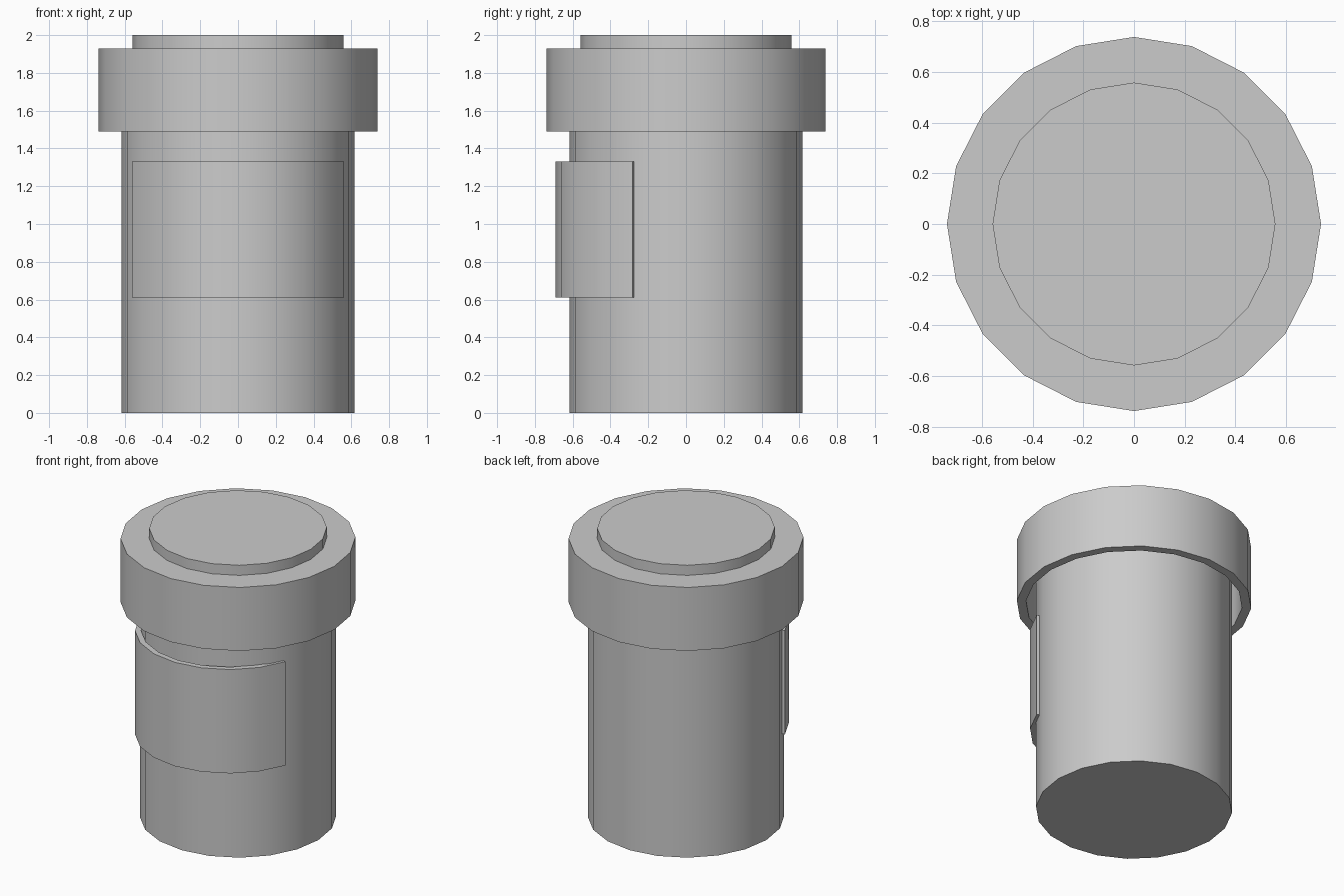
import bpy, bmesh
from math import sin, cos, radians

if "Cube" in bpy.data.objects:
    bpy.data.objects.remove(bpy.data.objects["Cube"])

SIDES = 20


def finish(name, bm):
    """Turn a bmesh into a smooth-shaded object with sharp edges kept."""
    bmesh.ops.remove_doubles(bm, verts=bm.verts, dist=1e-5)
    bmesh.ops.recalc_face_normals(bm, faces=bm.faces)
    mesh = bpy.data.meshes.new(name)
    bm.to_mesh(mesh)
    bm.free()
    obj = bpy.data.objects.new(name, mesh)
    bpy.context.collection.objects.link(obj)
    bpy.ops.object.select_all(action='DESELECT')
    obj.select_set(True)
    bpy.context.view_layer.objects.active = obj
    bpy.ops.object.shade_smooth_by_angle(angle=radians(30))
    return obj


def lathe(name, profile):
    """Revolve (radius, z) points around z and cap both ends."""
    bm = bmesh.new()
    rings = []
    for r, z in profile:
        rings.append([bm.verts.new((r * cos(radians(360 * i / SIDES)),
                                    r * sin(radians(360 * i / SIDES)), z))
                      for i in range(SIDES)])
    for a, b in zip(rings, rings[1:]):
        for i in range(SIDES):
            j = (i + 1) % SIDES
            bm.faces.new((a[i], a[j], b[j], b[i]))
    bm.faces.new(rings[0])
    bm.faces.new(rings[-1])
    return finish(name, bm)


def curved_panel(name, centre_y, r_out, r_in, half_angle, steps, z0, z1):
    """Thin arc-shaped plate facing -y."""
    bm = bmesh.new()
    columns = []
    for i in range(steps + 1):
        a = radians(-half_angle + 2 * half_angle * i / steps)
        columns.append([bm.verts.new((r * sin(a), centre_y - r * cos(a), z))
                        for r, z in ((r_out, z0), (r_out, z1), (r_in, z1), (r_in, z0))])
    for a, b in zip(columns, columns[1:]):
        for k in range(4):
            n = (k + 1) % 4
            bm.faces.new((a[k], b[k], b[n], a[n]))
    bm.faces.new(columns[0])
    bm.faces.new(columns[-1])
    return finish(name, bm)


# Main container
lathe("bottle_body", [(0.617, 0), (0.617, 1.88)])

# Cap with hollow underside and raised top disc
lathe("cap", [(0.68, 1.88), (0.68, 1.49), (0.738, 1.49), (0.738, 1.93),
              (0.558, 1.93), (0.558, 2.0)])

# Curved blank label on the front
curved_panel("front_label", -0.10, 0.59, 0.552, 72, 8, 0.61, 1.33)
